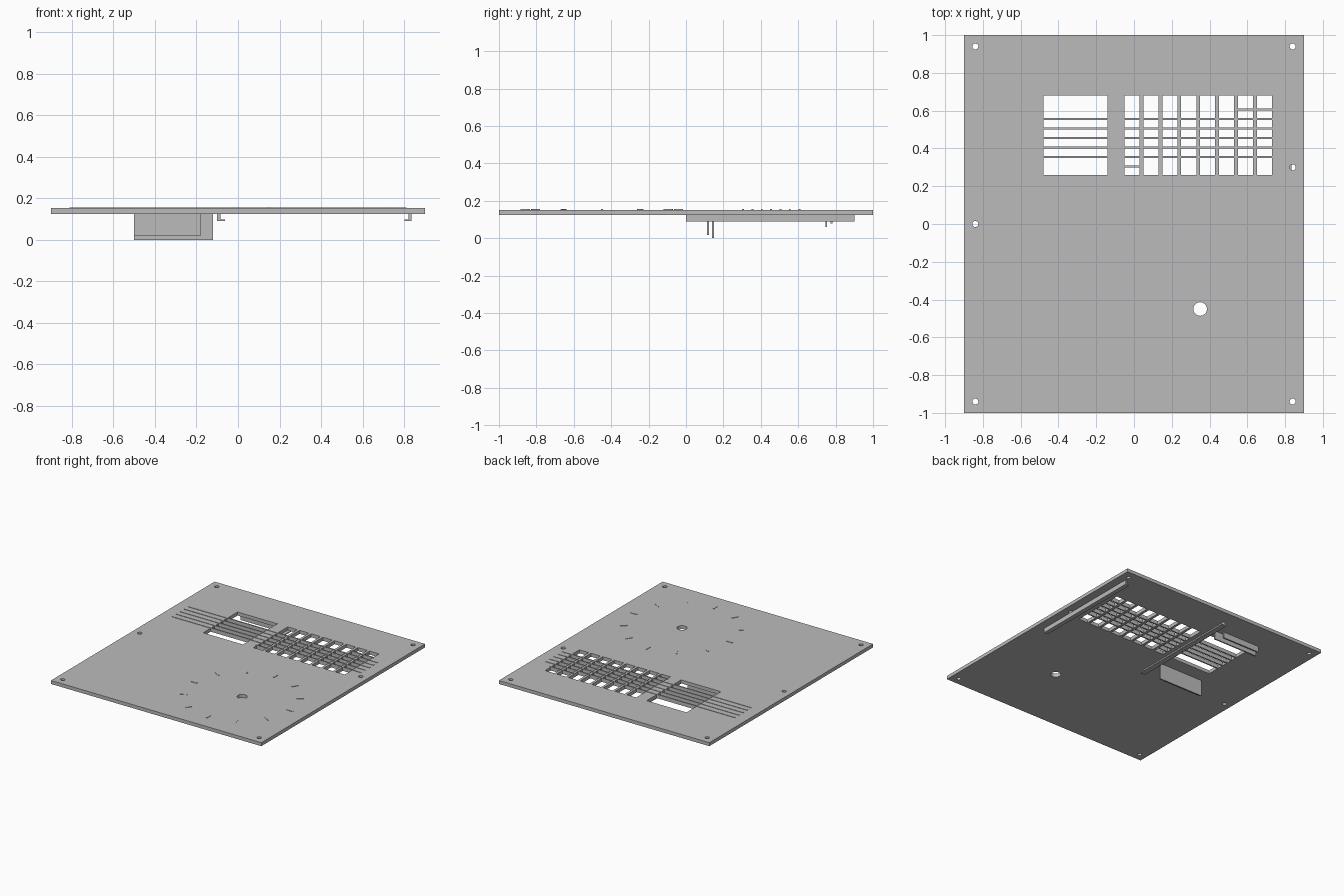
import bpy
import bmesh
import math
from mathutils import Matrix

if "Cube" in bpy.data.objects:
    bpy.data.objects.remove(bpy.data.objects["Cube"], do_unlink=True)

grey = bpy.data.materials.new("plain grey")
grey.use_nodes = True
grey.diffuse_color = (0.5, 0.5, 0.5, 1)
grey.node_tree.nodes["Principled BSDF"].inputs["Base Color"].default_value = (0.5, 0.5, 0.5, 1)

BOTTOM, FACE, TOP = 0.125, 0.152, 0.155


def add_box(bm, x, y, z, spin=None):
    """Add a box spanning the given ranges, optionally moved by a matrix."""
    size = Matrix.Diagonal((x[1] - x[0], y[1] - y[0], z[1] - z[0], 1))
    place = Matrix.Translation((sum(x) / 2, sum(y) / 2, sum(z) / 2)) @ size
    bmesh.ops.create_cube(bm, size=1, matrix=spin @ place if spin else place)


def add_hole(bm, x, y, radius):
    bmesh.ops.create_cone(bm, cap_ends=True, segments=32, radius1=radius, radius2=radius,
                          depth=0.2, matrix=Matrix.Translation((x, y, 0.14)))


def finish(name, bm):
    mesh = bpy.data.meshes.new(name)
    bm.to_mesh(mesh)
    bm.free()
    mesh.materials.append(grey)
    obj = bpy.data.objects.new(name, mesh)
    bpy.context.collection.objects.link(obj)
    return obj


def box_part(name, *boxes):
    bm = bmesh.new()
    for box in boxes:
        add_box(bm, *box)
    return finish(name, bm)


# Face plate with screw holes, a spindle hole and the windows
plate = box_part("face_plate", ((-0.9, 0.9), (-1, 1), (BOTTOM, FACE)))
cut = bmesh.new()
for sx in (-1, 1):
    for sy in (-1, 1):
        add_hole(cut, sx * 0.84, sy * 0.94, 0.016)
add_hole(cut, -0.84, 0, 0.016)
add_hole(cut, 0.84, 0.3, 0.016)
add_hole(cut, 0.35, -0.45, 0.036)
add_box(cut, (-0.48, -0.14), (0.26, 0.68), (0, 0.3))
for i in range(8):
    left = -0.05 + 0.1 * i
    add_box(cut, (left, left + 0.08), (0.26, 0.68), (0, 0.3))
cutter = finish("plate_cutter", cut)
boolean = plate.modifiers.new("openings", 'BOOLEAN')
boolean.operation = 'DIFFERENCE'
boolean.solver = 'EXACT'
boolean.object = cutter
bpy.context.view_layer.objects.active = plate
bpy.ops.object.modifier_apply(modifier="openings")
bpy.data.objects.remove(cutter, do_unlink=True)


# Raised long lines crossing the windows, and the short extra lines
def line(x, y):
    return (x, (y - 0.005, y + 0.005), (BOTTOM + 0.001, TOP))


box_part("long_lines", *[line((-0.81, 0.81), 0.355 + 0.05 * i) for i in range(5)])
box_part("short_lines", line((-0.06, 0.04), 0.305), line((0.54, 0.74), 0.606))

# Ring of twelve raised dial marks
marks = bmesh.new()
for i in range(12):
    turn = Matrix.Translation((0.35, -0.45, 0)) @ Matrix.Rotation(math.tau * i / 12, 4, 'Z')
    add_box(marks, (0.385, 0.435), (-0.005, 0.005), (0.14, TOP), turn)
finish("dial_marks", marks)

# L-shaped rails under the plate, feet facing each other
box_part("left_rail", ((0.82, 0.835), (0, 0.9), (0.09, 0.126)),
         ((0.8, 0.82), (0, 0.9), (0.09, 0.097)))
box_part("right_rail", ((-0.1, -0.085), (0, 0.9), (0.09, 0.126)),
         ((-0.085, -0.062), (0, 0.9), (0.09, 0.097)))

# Thin guide walls hanging beside the wide window
box_part("front_inner_wall", ((-0.5, -0.12), (0.14, 0.15), (0, 0.126)))
box_part("front_outer_wall", ((-0.5, -0.18), (0.113, 0.123), (0.018, 0.126)))
box_part("back_inner_wall", ((-0.5, -0.12), (0.745, 0.755), (0.06, 0.126)))
box_part("back_outer_wall", ((-0.5, -0.18), (0.772, 0.782), (0.08, 0.126)))
